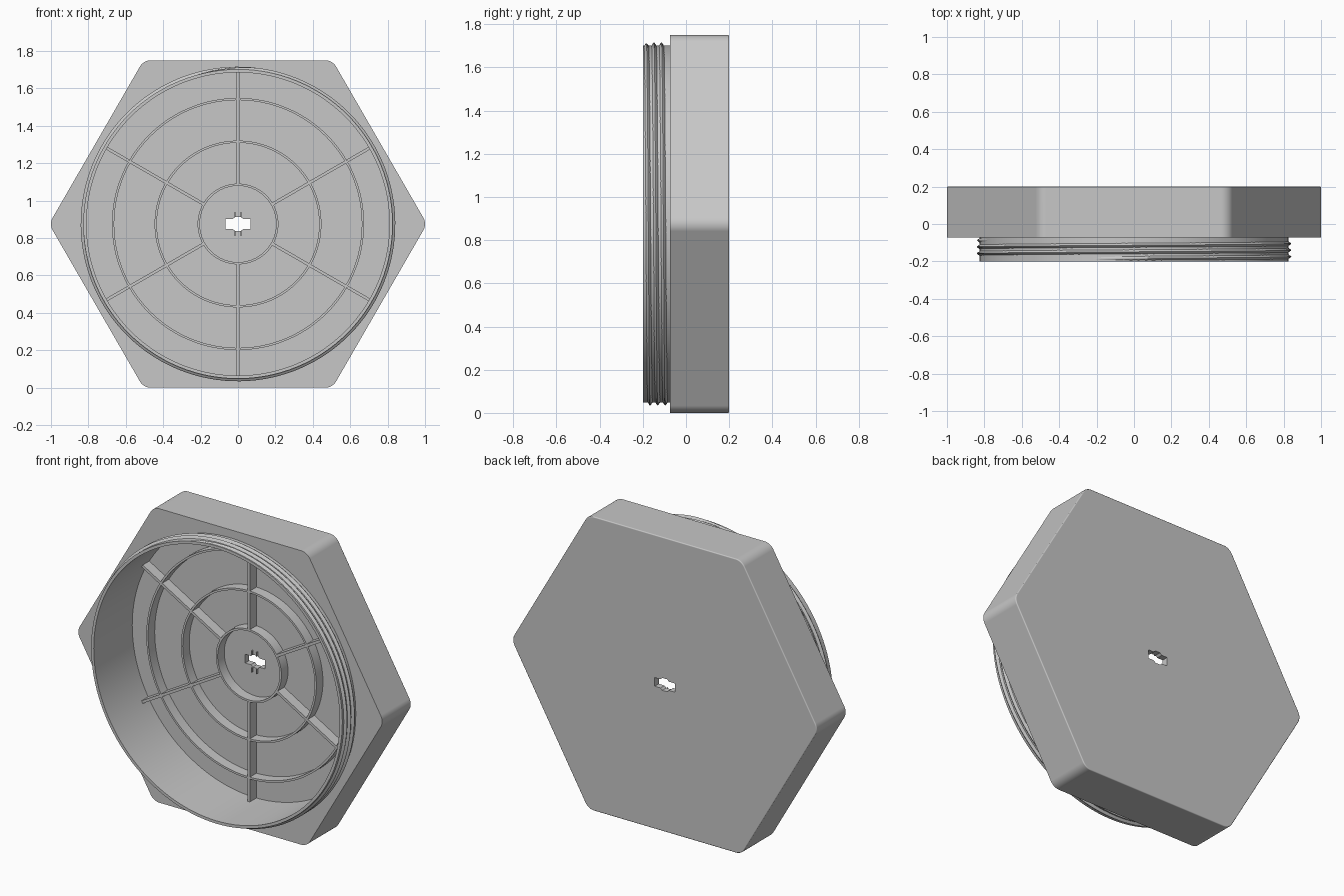
import bpy, bmesh
from math import sin, cos, pi, radians, sqrt
from mathutils import Vector, Matrix

cube = bpy.data.objects.get("Cube")
if cube:
    bpy.data.objects.remove(cube, do_unlink=True)

MID = 0.875          # height of the cap's axis, also half its flat-to-flat size
BACK, FLANGE, RIM = 0.2, -0.073, -0.2
FLOOR, RIB_TOP = 0.162, 0.1
WALL_IN, WALL_OUT = 0.81, 0.827
SEGS = 128

grey = bpy.data.materials.new("plain grey")
grey.use_nodes = True
COLOUR = (0.57, 0.57, 0.57, 1)
grey.diffuse_color = COLOUR
grey.node_tree.nodes["Principled BSDF"].inputs["Base Color"].default_value = COLOUR


def activate(obj):
    bpy.ops.object.select_all(action='DESELECT')
    obj.select_set(True)
    bpy.context.view_layer.objects.active = obj


def smooth(obj, angle):
    activate(obj)
    bpy.ops.object.shade_smooth_by_angle(angle=radians(angle))


def finish(name, bm, angle=30):
    bmesh.ops.recalc_face_normals(bm, faces=bm.faces)
    mesh = bpy.data.meshes.new(name)
    bm.to_mesh(mesh)
    bm.free()
    obj = bpy.data.objects.new(name, mesh)
    obj.location.z = MID
    bpy.context.collection.objects.link(obj)
    mesh.materials.append(grey)
    smooth(obj, angle)
    return obj


def prism(name, outline, front, back, bevel=0):
    """Extrude an (x, z) outline along y, optionally softening the back edge."""
    bm = bmesh.new()
    face = bm.faces.new([bm.verts.new((x, front, z)) for x, z in outline])
    out = bmesh.ops.extrude_face_region(bm, geom=[face], use_keep_orig=True)
    top = [v for v in out["geom"] if isinstance(v, bmesh.types.BMVert)]
    bmesh.ops.translate(bm, vec=(0, back - front, 0), verts=top)
    if bevel:
        edges = [e for e in bm.edges if all(v in top for v in e.verts)]
        bmesh.ops.bevel(bm, geom=edges, offset=bevel, segments=4,
                        profile=0.5, affect='EDGES')
    return finish(name, bm)


def circle(r, n=SEGS):
    return [(r * cos(2 * pi * i / n), r * sin(2 * pi * i / n)) for i in range(n)]


def bridge(bm, a, b):
    """Join two matching closed loops of vertices with quads."""
    for k in range(len(a)):
        m = (k + 1) % len(a)
        bm.faces.new((a[k], a[m], b[m], b[k]))


def tube(name, r_in, r_out, front, back):
    """Ring with a rectangular section around the y axis."""
    bm = bmesh.new()
    corners = [(r_in, front), (r_out, front), (r_out, back), (r_in, back)]
    loops = [[bm.verts.new((r * c, y, r * s)) for r, y in corners]
             for c, s in circle(1)]
    for i, a in enumerate(loops):
        bridge(bm, a, loops[(i + 1) % SEGS])
    return finish(name, bm)


def cut(obj, cutter):
    mod = obj.modifiers.new("cut", 'BOOLEAN')
    mod.operation, mod.solver, mod.object = 'DIFFERENCE', 'EXACT', cutter
    activate(obj)
    bpy.ops.object.modifier_apply(modifier=mod.name)
    bpy.data.objects.remove(cutter, do_unlink=True)


# Hexagonal head with rounded corners
ROUND = 0.067
hexagon = []
for i in range(6):
    a = i * pi / 3
    reach = (MID - ROUND) * 2 / sqrt(3)
    for k in range(9):
        t = a + radians(-30 + 60 * k / 8)
        hexagon.append((reach * cos(a) + ROUND * cos(t),
                        reach * sin(a) + ROUND * sin(t)))
head = prism("hex_head", hexagon, FLANGE, BACK, bevel=0.006)

# Hollow inside, then the key slot with its wider round middle
cut(head, prism("hollow_cutter", circle(WALL_IN), -0.4, FLOOR))
SLOT_X, SLOT_Z, HUB_X, HUB_Z = 0.066, 0.026, 0.02, 0.037
quarter = [(SLOT_X, SLOT_Z), (HUB_X + 0.008, SLOT_Z), (HUB_X - 0.004, HUB_Z)]
upper = quarter + [(-x, z) for x, z in reversed(quarter)]
slot = upper + [(-x, -z) for x, z in upper]
cut(head, prism("slot_cutter", slot, 0, 0.4))
smooth(head, 40)
weighted = head.modifiers.new("flat_sides", 'WEIGHTED_NORMAL')
weighted.keep_sharp = True
weighted.weight = 100

# Threaded collar wall
tube("collar_wall", WALL_IN, WALL_OUT, RIM, FLANGE + 0.002)

# Screw thread: a rounded ridge winding back from the rim
PITCH, TURNS, HALF, RISE = 0.035, 2.85, 0.014, 0.014
bm = bmesh.new()
steps = int(SEGS * TURNS)
sections = []
for i in range(steps + 1):
    a = radians(105) - 2 * pi * i / SEGS
    y = RIM + 0.015 + PITCH * i / SEGS
    fade = min(1, i / 8, (steps - i) / 8)
    ring = []
    for k in range(-4, 5):
        r = WALL_OUT - 0.002 + (0.002 + RISE * fade) * (1 + cos(pi * k / 4)) / 2
        ring.append(bm.verts.new((r * cos(a), y + HALF * k / 4, r * sin(a))))
    sections.append(ring)
for a, b in zip(sections, sections[1:]):
    bridge(bm, a, b)
bm.faces.new(sections[0])
bm.faces.new(sections[-1])
finish("screw_thread", bm, angle=60)

# Concentric stiffening rings on the floor
RINGS = (0.21, 0.44, 0.668)
THICK = 0.012
for label, r in zip(("inner", "middle", "outer"), RINGS):
    tube(label + "_ring", r - THICK / 2, r + THICK / 2, RIB_TOP, FLOOR + 0.002)


def box(bm, lo, hi, turn=0):
    lo, hi = Vector(lo), Vector(hi)
    matrix = (Matrix.Rotation(turn, 4, 'Y') @ Matrix.Translation((lo + hi) / 2)
              @ Matrix.Diagonal((*(hi - lo), 1)))
    bmesh.ops.create_cube(bm, size=1, matrix=matrix)


# Six radial ribs, broken at the rings
bm = bmesh.new()
ends = (*RINGS, WALL_IN + THICK / 2 + 0.002)
for i in range(6):
    for r0, r1 in zip(ends, ends[1:]):
        box(bm, (-0.008, RIB_TOP, r0 + THICK / 2),
            (0.008, FLOOR + 0.002, r1 - THICK / 2), i * pi / 3)
finish("radial_ribs", bm)

# Small guide fins above and below the key slot
bm = bmesh.new()
for x in (-0.016, 0.016):
    for turn in (0, pi):
        box(bm, (x - 0.002, FLOOR - 0.012, 0.038),
            (x + 0.002, FLOOR + 0.002, 0.064), turn)
finish("slot_fins", bm)
